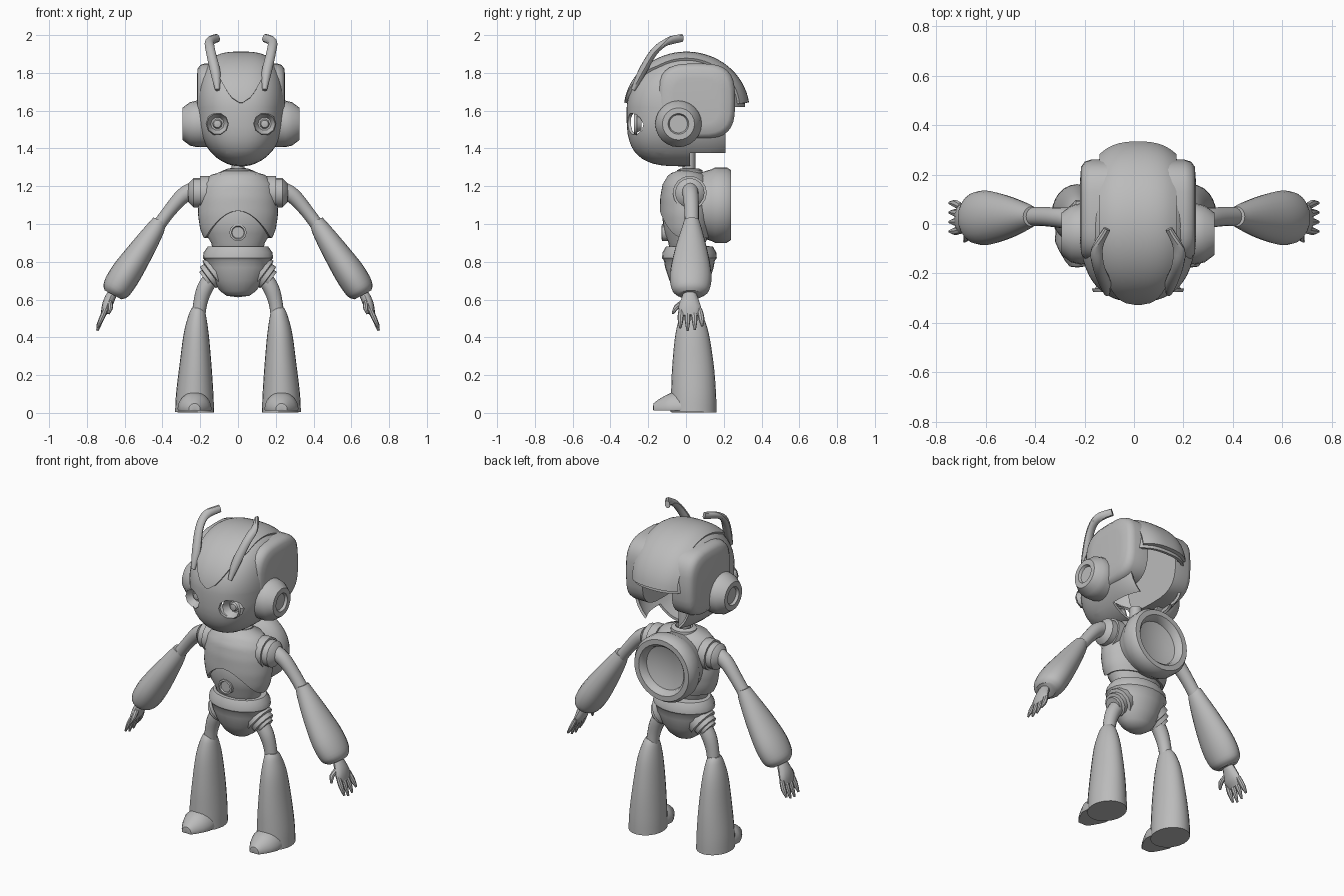
import bpy, bmesh
from math import sin, cos, pi, radians
from mathutils import Vector

cube = bpy.data.objects.get("Cube")
if cube:
    bpy.data.objects.remove(cube)

grey = bpy.data.materials.new("plain grey")
grey.use_nodes = True
grey.diffuse_color = (0.5, 0.5, 0.5, 1)
grey.node_tree.nodes["Principled BSDF"].inputs["Base Color"].default_value = (0.5, 0.5, 0.5, 1)

HX = 0.016          # sideways offset of the head
HEAD = Vector((HX, 0, 1.6))


def finish(ob, angle=38):
    """Apply modifiers and shade smooth with sharp edges."""
    bpy.ops.object.select_all(action='DESELECT')
    ob.select_set(True)
    bpy.context.view_layer.objects.active = ob
    bpy.ops.object.convert(target='MESH')
    bpy.ops.object.shade_smooth_by_angle(angle=radians(angle))
    return ob


def skin(name, rings, caps=True, closed=True, thick=0, edit=None, cutters=()):
    """Skin a row of point rings into one object."""
    bm = bmesh.new()
    rows = [[bm.verts.new(p) for p in ring] for ring in rings]
    n = len(rows[0])
    for a, b in zip(rows, rows[1:]):
        for i in range(n if closed else n - 1):
            j = (i + 1) % n
            bm.faces.new((a[i], a[j], b[j], b[i]))
    if caps:
        bm.faces.new(rows[0])
        bm.faces.new(rows[-1])
    bmesh.ops.remove_doubles(bm, verts=bm.verts[:], dist=0.0004)
    bmesh.ops.recalc_face_normals(bm, faces=bm.faces[:])
    if edit:
        edit(bm)
    me = bpy.data.meshes.new(name)
    bm.to_mesh(me)
    bm.free()
    me.materials.append(grey)
    ob = bpy.data.objects.new(name, me)
    bpy.context.collection.objects.link(ob)
    if thick:
        mod = ob.modifiers.new("thickness", 'SOLIDIFY')
        mod.thickness, mod.offset = thick, -1
    for c in cutters:
        mod = ob.modifiers.new("hole", 'BOOLEAN')
        mod.object, mod.solver = c, 'EXACT'
    return finish(ob)


def lathe(name, profile, loc, axis=(0, 0, 1), depth=1, n=24, **kw):
    """Turn (radius, height) points about an axis; depth squashes y."""
    q = Vector((0, 0, 1)).rotation_difference(Vector(axis))
    rings = [[Vector(loc) + q @ Vector((r * cos(2 * pi * i / n), r * sin(2 * pi * i / n) * depth, h))
              for i in range(n)] for r, h in profile]
    return skin(name, rings, **kw)


def tube(name, rows, side=1, n=16, steps=4):
    """Smooth tube through (x, y, z, half width, half depth) rows."""
    rows = [Vector(r) for r in rows]
    pts = []
    for i in range(len(rows) - 1):
        a, b = rows[max(i - 1, 0)], rows[i]
        c, d = rows[i + 1], rows[min(i + 2, len(rows) - 1)]
        for k in range(steps):
            t = k / steps
            pts.append(0.5 * (2 * b + (c - a) * t + (2 * a - 5 * b + 4 * c - d) * t ** 2
                              + (3 * b - a - 3 * c + d) * t ** 3))
    pts.append(rows[-1])
    rings = []
    for i, p in enumerate(pts):
        along = Vector((pts[min(i + 1, len(pts) - 1)] - pts[max(i - 1, 0)])[:3]).normalized()
        u = Vector((0, 1, 0)).cross(along).normalized()
        v = along.cross(u)
        ring = []
        for k in range(n):
            ang = 2 * pi * k / n
            q = Vector(p[:3]) + u * cos(ang) * max(p[3], 0.002) + v * sin(ang) * max(p[4], 0.002)
            ring.append((q.x * side, q.y, q.z))
        rings.append(ring)
    return skin(name, rings)


def power(v, e):
    return abs(v) ** e * (1 if v > 0 else -1)


def head_point(x, ang, grow=1.0):
    """Point on the head surface; angle runs from front over the top to the back."""
    c, s = -cos(ang), sin(ang)
    m = 2.5 + 0.45 * s
    f = max(0, 1 - abs(x / 0.235) ** m) ** (1 / m) * grow
    e = 1 if s >= 0 else 2 / 3.2
    return HEAD + Vector((x, 0.315 * power(c, e) * f, 0.295 * power(s, e) * f))


def open_back(bm):
    """Cut the opening at the nape and under the neck."""
    for co, no in (((0, 0.21, 0), (0, 1, 0)), ((0, 0.02, 0), (0, 1, 0)),
                   ((0, 0, 1.62), (0, 0, 1)), ((0, 0, 1.375), (0, 0, 1))):
        bmesh.ops.bisect_plane(bm, geom=bm.verts[:] + bm.edges[:] + bm.faces[:], plane_co=co, plane_no=no)
    gone = []
    for f in bm.faces:
        c = f.calc_center_median()
        if (c.y > 0.21 and c.z < 1.62) or (c.y > 0.02 and c.z < 1.375):
            gone.append(f)
    bmesh.ops.delete(bm, geom=gone, context='FACES')


# Head shell with eye holes
cutters = [lathe("eye_cutter", [(0.058, 0), (0.058, 0.3)], (HX + s * 0.125, -0.15, 1.53), (0, -1, 0), n=10)
           for s in (1, -1)]
for c in cutters:
    c.hide_render = True
skin("head_shell", [[head_point(0.235 * sin(pi * k / 28), 2 * pi * i / 48) for i in range(48)]
                    for k in range(-14, 15)], caps=False, thick=0.015, edit=open_back, cutters=cutters)
for c in cutters:
    bpy.data.objects.remove(c)

# Crest from forehead to nape
crest = []
for k in range(33):
    t = k / 32
    w = 0.155 * min(1, (t / 0.32 + 0.004) ** 0.5)
    crest.append([head_point(w * (j - 6) / 6, radians(8 + 164 * t), 1.05 + 0.02 * t) for j in range(13)])
skin("head_crest", crest, caps=False, closed=False, thick=0.045)

for s, side in ((1, "left"), (-1, "right")):
    # Eyes: concave bowl with a small raised pupil
    lathe(side + "_eye", [(0.062, 0.26), (0.056, 0.275), (0.035, 0.235), (0.026, 0.235), (0.02, 0.25), (0, 0.255)],
          (HX + s * 0.125, 0, 1.53), (0, -1, 0), n=10, caps=False)

    # Side plates
    plate = []
    for x, k in ((0.1, 1), (0.19, 1), (0.215, 0.96), (0.23, 0.86), (0.234, 0.6)):
        plate.append([(HX + s * x, 0.055 + 0.205 * k * power(cos(pi * i / 16), 0.62),
                       1.65 + 0.2 * k * power(sin(pi * i / 16), 0.62)) for i in range(32)])
    skin(side + "_head_plate", plate)

    # Ears
    lathe(side + "_ear", [(0.12, 0.15), (0.123, 0.235), (0.115, 0.27), (0.085, 0.31), (0.055, 0.31),
                          (0.048, 0.295), (0, 0.295)], (HX, -0.04, 1.53), (s, 0, 0))

    # Antennae
    antenna = tube(side + "_antenna", [(0.125, -0.28, 1.71, 0.012, 0.012), (0.135, -0.235, 1.8, 0.026, 0.022),
                                       (0.16, -0.17, 1.91, 0.025, 0.02), (0.165, -0.1, 1.965, 0.025, 0.018),
                                       (0.125, -0.02, 1.985, 0.022, 0.014)], s, n=10)
    antenna.location.x = HX

    # Shoulders and arms
    lathe(side + "_shoulder", [(0.09, 0.15), (0.09, 0.2), (0.078, 0.2), (0.078, 0.235), (0.05, 0.262), (0, 0.27)],
          (0, 0.02, 1.165), (s, 0, 0), n=16)
    tube(side + "_upper_arm", [(0.22, 0.02, 1.18, 0.05, 0.045), (0.29, 0.025, 1.15, 0.042, 0.042),
                               (0.37, 0.03, 1.06, 0.035, 0.038), (0.45, 0.03, 0.95, 0.035, 0.038)], s)
    tube(side + "_forearm", [(0.415, 0.03, 1.02, 0.036, 0.04), (0.44, 0.03, 0.97, 0.05, 0.055),
                             (0.515, 0.027, 0.855, 0.068, 0.088), (0.595, 0.025, 0.735, 0.081, 0.11),
                             (0.645, 0.025, 0.655, 0.075, 0.1), (0.662, 0.025, 0.625, 0.05, 0.065)], s, n=20)

    # Hands
    tube(side + "_palm", [(0.66, 0.02, 0.645, 0.025, 0.03), (0.685, 0.02, 0.59, 0.028, 0.05),
                          (0.7, 0.02, 0.55, 0.024, 0.06), (0.715, 0.02, 0.515, 0.012, 0.045)], s, n=12)
    for i in range(4):
        y = -0.025 + 0.032 * i
        drop = (0.45, 0.435, 0.44, 0.46)[i]
        tube(f"{side}_finger_{i + 1}", [(0.7, y, 0.55, 0.013, 0.014), (0.722, y * 1.15, 0.5, 0.014, 0.016),
                                        (0.745, y * 1.2, drop, 0.006, 0.006)], s, n=8, steps=3)
    tube(side + "_thumb", [(0.68, -0.01, 0.59, 0.013, 0.014), (0.675, -0.05, 0.56, 0.014, 0.014),
                           (0.685, -0.07, 0.525, 0.006, 0.006)], s, n=8, steps=3)

    # Stepped hip joints and thighs
    lathe(side + "_hip", [(0.085, -0.06), (0.088, 0.0), (0.07, 0.005), (0.07, 0.03), (0.052, 0.033),
                          (0.05, 0.05), (0, 0.05)], (s * 0.135, 0.025, 0.735), (s * 0.8, 0, -0.6), n=12)
    tube(side + "_thigh", [(0.13, 0.025, 0.73, 0.042, 0.042), (0.175, 0.025, 0.66, 0.042, 0.042),
                           (0.2, 0.027, 0.58, 0.037, 0.037), (0.212, 0.03, 0.48, 0.035, 0.037)], s)

    # Flared boots and toes
    tube(side + "_boot", [(0.215, 0.028, 0.555, 0.03, 0.035), (0.215, 0.028, 0.52, 0.045, 0.058),
                          (0.221, 0.032, 0.42, 0.066, 0.088), (0.225, 0.037, 0.25, 0.085, 0.11),
                          (0.229, 0.04, 0.1, 0.099, 0.119), (0.23, 0.04, 0.003, 0.103, 0.121)], s, n=24)

    def flat_sole(bm):
        for v in bm.verts:
            v.co.z = max(v.co.z, 0.012)
    lathe(side + "_toe", [(0.085, 0), (0.09, 0.07), (0.072, 0.11), (0.048, 0.15), (0.03, 0.172), (0, 0.176)],
          (s * 0.23, 0, 0.02), (0, -1, 0), edit=flat_sole)

# Neck and collar
lathe("neck", [(0.034, 1.2), (0.034, 1.4)], (0, 0.015, 0), n=12)
lathe("collar", [(0.08, 1.25), (0.075, 1.285), (0.05, 1.295), (0.045, 1.27)], (0, 0.02, 0), depth=0.9)

# Chest shell with an arched lower front edge
chest_profile = [(0.92, 0.178), (0.97, 0.2), (1.05, 0.212), (1.14, 0.208), (1.21, 0.19), (1.265, 0.14), (1.285, 0.06)]


def chest_radius(z):
    for (z0, r0), (z1, r1) in zip(chest_profile, chest_profile[1:]):
        if z <= z1:
            return r0 + (r1 - r0) * (z - z0) / (z1 - z0)
    return chest_profile[-1][1]


chest = []
for k in range(15):
    ring = []
    for i in range(40):
        a = 2 * pi * i / 40
        low = 0.925 + 0.145 * max(0, -sin(a)) ** 3
        z = low + (1.285 - low) * k / 14
        ring.append((chest_radius(z) * cos(a), 0.005 + 0.68 * chest_radius(z) * sin(a), z))
    chest.append(ring)
skin("chest", chest, caps=False, thick=0.015)

# Belly, button and pelvis
lathe("belly", [(0.1, 0.82), (0.128, 0.84), (0.142, 0.9), (0.172, 0.95), (0.185, 1.0), (0.188, 1.08), (0.15, 1.15)],
      (0, 0.005, 0), depth=0.69)
lathe("belly_button", [(0.046, 0.08), (0.046, 0.127), (0.036, 0.129), (0.032, 0.12), (0, 0.12)],
      (0, 0, 0.955), (0, -1, 0), n=10)
lathe("pelvis", [(0.11, 0.885), (0.16, 0.88), (0.182, 0.85), (0.186, 0.82), (0.172, 0.805), (0.165, 0.77),
                 (0.135, 0.7), (0.095, 0.645), (0.06, 0.62), (0, 0.612)], (0, 0.018, 0), depth=0.78)

# Round back unit with a dished centre
lathe("back_unit", [(0.17, 0.07), (0.19, 0.135), (0.2, 0.155), (0.2, 0.215), (0.185, 0.238), (0.155, 0.238),
                    (0.138, 0.22), (0.132, 0.195), (0.08, 0.18), (0, 0.175)], (0, 0, 1.1), (0, 1, 0), n=32)
